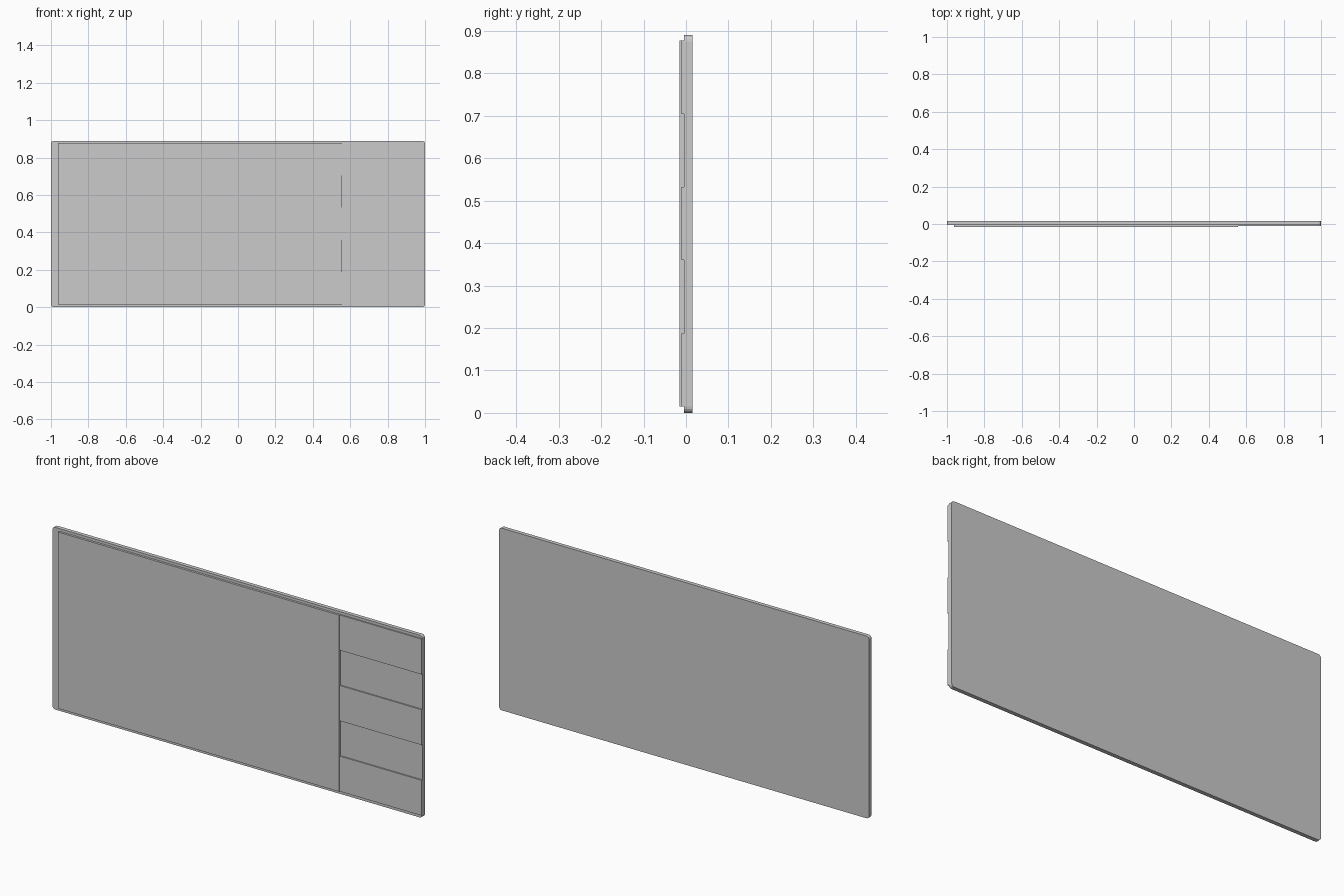
import bpy, bmesh, math

if "Cube" in bpy.data.objects:
    bpy.data.objects.remove(bpy.data.objects["Cube"])

FRONT, BACK = -0.0045, 0.015      # board faces
Z0, Z1 = 0.015, 0.877             # inset band of the front parts
SPLIT = 0.556                     # where the large panel meets the strips


def prism(name, outline, y0, y1):
    """Extrude an (x, z) outline from y0 to y1."""
    bm = bmesh.new()
    face = bm.faces.new([bm.verts.new((x, y0, z)) for x, z in outline])
    out = bmesh.ops.extrude_face_region(bm, geom=[face])
    verts = [g for g in out["geom"] if isinstance(g, bmesh.types.BMVert)]
    bmesh.ops.translate(bm, verts=verts, vec=(0, y1 - y0, 0))
    bmesh.ops.recalc_face_normals(bm, faces=bm.faces)
    mesh = bpy.data.meshes.new(name)
    bm.to_mesh(mesh)
    bm.free()
    obj = bpy.data.objects.new(name, mesh)
    bpy.context.collection.objects.link(obj)
    return obj


def rect(x0, x1, z0, z1):
    return [(x0, z0), (x1, z0), (x1, z1), (x0, z1)]


def rounded_rect(x0, x1, z0, z1, r, steps=4):
    centres = [(x1 - r, z1 - r), (x0 + r, z1 - r), (x0 + r, z0 + r), (x1 - r, z0 + r)]
    pts = []
    for i, (cx, cz) in enumerate(centres):
        for k in range(steps + 1):
            a = math.pi / 2 * (i + k / steps)
            pts.append((cx + r * math.cos(a), cz + r * math.sin(a)))
    return pts


# Backing board with small rounded corners
prism("backing_board", rounded_rect(-1, 1, 0, 0.89, 0.015), FRONT, BACK)

# Large raised front panel
prism("front_panel", rect(-0.962, SPLIT, Z0, Z1), -0.015, FRONT + 0.001)

# Raised strips beside it, alternating with bare board
step = (Z1 - Z0) / 5
for i in (0, 2, 4):
    z = Z0 + i * step
    prism(f"side_strip_{i // 2 + 1}", rect(SPLIT, 1, z, z + step), -0.011, FRONT + 0.001)
